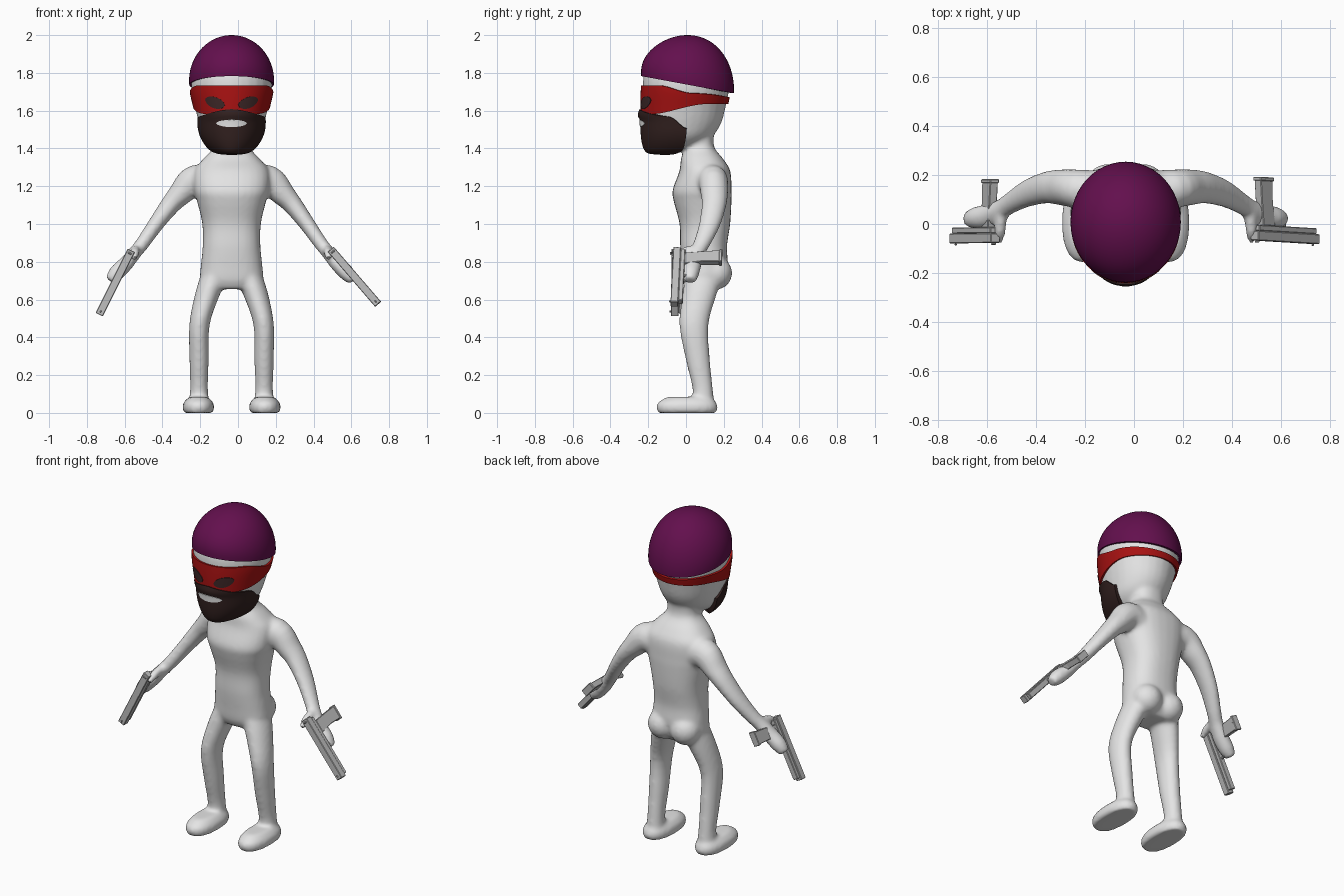
import bpy, bmesh, math
from mathutils import Vector, Matrix

if "Cube" in bpy.data.objects:
    bpy.data.objects.remove(bpy.data.objects["Cube"])

XC = -0.034  # body centre line


def material(name, rgb):
    m = bpy.data.materials.new(name)
    m.diffuse_color = (*rgb, 1)
    m.use_nodes = True
    m.node_tree.nodes["Principled BSDF"].inputs["Base Color"].default_value = m.diffuse_color
    return m


SKIN = material("pale_body", (0.78, 0.78, 0.78))
CAP = material("purple_cap", (0.125, 0.005, 0.075))
RED = material("red_mask", (0.4, 0.006, 0.006))
HAIR = material("dark_brown_hair", (0.032, 0.015, 0.014))
EYE = material("dark_eye", (0.045, 0.02, 0.02))
METAL = material("gun_grey", (0.52, 0.52, 0.52))


def make(name, bm, mat):
    me = bpy.data.meshes.new(name)
    bm.to_mesh(me)
    bm.free()
    me.materials.append(mat)
    ob = bpy.data.objects.new(name, me)
    bpy.context.collection.objects.link(ob)
    return ob


def finish(ob):
    """Bake modifiers and smooth all but the sharp edges."""
    bpy.ops.object.select_all(action='DESELECT')
    ob.select_set(True)
    bpy.context.view_layer.objects.active = ob
    bpy.ops.object.convert(target='MESH')
    bpy.ops.object.shade_smooth_by_angle(angle=math.radians(40))


def refine(secs, k=4):
    """Catmull-Rom interpolation of section tuples."""
    out, n = [], len(secs)
    for i in range(n - 1):
        p = [secs[max(i - 1, 0)], secs[i], secs[i + 1], secs[min(i + 2, n - 1)]]
        for j in range(k):
            t = j / k
            out.append([0.5 * (2 * b + (c - a) * t + (2 * a - 5 * b + 4 * c - d) * t * t
                               + (3 * b - a - 3 * c + d) * t ** 3) for a, b, c, d in zip(*p)])
    return out + [list(secs[-1])]


def tube(bm, secs, side=1, flat=True, p=2.0, n=28):
    """Closed loft through (x, y, z, ra, rb); rings level or square to the path."""
    s = refine(secs)
    pts = [Vector((XC + side * q[0], q[1], q[2])) for q in s]
    rings = []
    for i, q in enumerate(s):
        t = Vector((0, 0, 1)) if flat else (pts[min(i + 1, len(s) - 1)] - pts[max(i - 1, 0)]).normalized()
        v = Vector((0, 1, 0))
        if abs(t.y) > 0.8:
            v = Vector((0, 0, 1))
        v = (v - t * v.dot(t)).normalized()
        u = v.cross(t)
        ring = []
        for k in range(n):
            c, d = math.cos(math.tau * k / n), math.sin(math.tau * k / n)
            ring.append(bm.verts.new(pts[i] + u * q[3] * math.copysign(abs(c) ** (2 / p), c)
                                     + v * q[4] * math.copysign(abs(d) ** (2 / p), d)))
        rings.append(ring)
    for a, b in zip(rings, rings[1:]):
        for k in range(n):
            bm.faces.new((a[k], a[(k + 1) % n], b[(k + 1) % n], b[k]))
    bm.faces.new(rings[0][::-1])
    bm.faces.new(rings[-1])


# Body: head, torso, limbs fused into one smooth skin
HEAD = [(0, -.06, 1.385, .04, .06), (0, -.055, 1.41, .10, .125), (0, -.035, 1.46, .148, .172),
        (0, -.02, 1.53, .172, .205), (0, -.01, 1.62, .194, .22), (0, 0, 1.72, .214, .229),
        (0, 0, 1.80, .205, .22), (0, 0, 1.90, .15, .16)]
TORSO = [(0, .06, 1.50, .10, .09), (0, .07, 1.41, .095, .078), (0, .085, 1.345, .15, .112),
         (0, .10, 1.28, .20, .135), (0, .085, 1.18, .20, .156), (0, .088, 1.12, .183, .153),
         (0, .10, 1.0, .155, .134), (0, .093, .88, .153, .124), (0, .10, .78, .163, .122),
         (0, .095, .70, .165, .108), (0, .09, .655, .12, .08)]
LEG = [(.085, .10, .74, .075, .10), (.13, .07, .62, .066, .09), (.170, .042, .465, .054, .077),
       (.172, .063, .28, .051, .064), (.172, .088, .13, .047, .054), (.172, .09, .04, .055, .06)]
FOOT = [(.176, .006, 0, .076, .153), (.176, .006, .025, .084, .162), (.176, .006, .055, .078, .154),
        (.175, .015, .085, .05, .115)]
ARM = [(.10, .12, 1.21, .10, .10), (.20, .143, 1.225, .085, .08), (.275, .15, 1.155, .063, .072),
       (.325, .148, 1.10, .052, .065), (.40, .125, 1.0, .042, .056), (.47, .085, .90, .037, .044),
       (.51, .058, .85, .036, .042), (.56, .035, .79, .04, .048), (.61, .025, .74, .042, .045),
       (.645, .02, .70, .028, .032)]
THUMB = [(.505, .05, .86, .028, .03), (.51, 0, .855, .025, .025), (.513, -.04, .84, .023, .023),
         (.513, -.073, .815, .015, .015)]
bm = bmesh.new()
tube(bm, HEAD)
tube(bm, TORSO, p=2.4)
for side in (-1, 1):
    tube(bm, LEG, side)
    tube(bm, FOOT, side, p=2.3)
    tube(bm, ARM, side, flat=False)
    tube(bm, THUMB, side, flat=False)
    bmesh.ops.create_uvsphere(bm, u_segments=20, v_segments=14, radius=.088,
                              matrix=Matrix.Translation((XC + side * .075, .157, .74)))
bmesh.ops.recalc_face_normals(bm, faces=bm.faces)
body = make("body", bm, SKIN)
mod = body.modifiers.new("fuse", 'REMESH')
mod.mode, mod.voxel_size, mod.use_smooth_shade = 'VOXEL', .011, True
mod = body.modifiers.new("soften", 'SMOOTH')
mod.factor, mod.iterations = .5, 8
finish(body)


def grid(name, mat, fn, nu, nv, thick):
    """Shell over fn(u, v), u and v in 0..1, thickened inward."""
    bm = bmesh.new()
    vs = [[bm.verts.new(fn(i / nu, j / nv)) for j in range(nv + 1)] for i in range(nu + 1)]
    for i in range(nu):
        for j in range(nv):
            bm.faces.new((vs[i][j], vs[i + 1][j], vs[i + 1][j + 1], vs[i][j + 1]))
    bmesh.ops.remove_doubles(bm, verts=bm.verts, dist=1e-5)
    ob = make(name, bm, mat)
    mod = ob.modifiers.new("shell", 'SOLIDIFY')
    mod.thickness, mod.offset = thick, -1
    finish(ob)


def wrap(table, a0, a1, bottom, top, off, power=1.0):
    """Surface around a profile table, angle 0 at the front."""
    rows = refine(table, 8)

    def fn(u, v):
        a = a0 + (a1 - a0) * u
        z = bottom(a) + (top(a) - bottom(a)) * v ** power
        i = 0
        while i < len(rows) - 2 and rows[i + 1][2] < z:
            i += 1
        p, q = rows[i], rows[i + 1]
        t = min(max((z - p[2]) / (q[2] - p[2]), 0), 1)
        cy, rx, ry = (p[k] + (q[k] - p[k]) * t for k in (1, 3, 4))
        return XC + (rx + off) * math.sin(a), cy - (ry + off) * math.cos(a), z
    return fn


def ease(a, lo, hi):
    t = min(max((abs(a) - lo) / (hi - lo), 0), 1)
    return t * t * (3 - 2 * t)


# Knitted cap with a brim that drops toward the back
def cap(u, v):
    a, f = math.tau * u, math.radians(-5 + 95 * v)
    y = .008 - .246 * math.cos(a) * math.cos(f)
    return (XC + .225 * math.sin(a) * math.cos(f), y,
            1.76 + .24 * math.sin(f) - .185 * y * (1 - math.sin(max(f, 0))))


grid("cap", CAP, cap, 48, 20, .014)

# Eye mask narrowing to a band behind the head
mask_top = lambda a: 1.734 - .043 * ease(a, .9, 1.75) - .02 * ease(a, 1.7, 3.1)
mask_bottom = lambda a: 1.583 + .052 * ease(a, .8, 2.1)
grid("mask", RED, wrap(HEAD, -math.pi, math.pi, mask_bottom, mask_top, .010), 72, 8, .016)


def lens(mid, half, h, z, slant, sgn):
    """Bottom or top edge of an almond outline."""
    def edge(a):
        s = (abs(a) - mid) / half if mid else a / half
        return z + slant * s + sgn * h * max(1 - s * s, 0) ** .6
    return edge


# Eyes as thin plates on the mask
for name, side in (("left_eye", -1), ("right_eye", 1)):
    a = sorted((side * .17, side * .71))
    grid(name, EYE, wrap(HEAD, *a, lens(.44, .27, .032, 1.643, .012, -1),
                         lens(.44, .27, .03, 1.643, .012, 1), .0135), 16, 6, .006)

# Beard shell and the mouth plate
BEARD = [(0, -.10, 1.365, 0, 0), (0, -.06, 1.371, .07, .13), (0, -.025, 1.39, .115, .195),
         (0, -.012, 1.43, .15, .222), (0, -.005, 1.48, .173, .235), (0, 0, 1.55, .186, .244),
         (0, 0, 1.575, .19, .256), (0, 0, 1.612, .198, .246)]
beard_top = lambda a: 1.608 - .045 * abs(math.sin(a)) ** 1.5 - .06 * ease(a, 1.2, 1.62)
grid("beard", HAIR, wrap(BEARD, -1.6, 1.6, lambda a: 1.365, beard_top, 0, 1.6), 40, 20, .03)
grid("mouth", SKIN, wrap(BEARD, -.46, .46, lens(0, .46, .02, 1.533, 0, -1),
                         lens(0, .46, .019, 1.533, 0, 1), .003), 20, 6, .006)


# Pistols: side outlines extruded across their thickness
def prism(bm, pts, w):
    a = [bm.verts.new((x, -w / 2, z)) for x, z in pts]
    b = [bm.verts.new((x, w / 2, z)) for x, z in pts]
    n = len(pts)
    bm.faces.new(a)
    bm.faces.new(b[::-1])
    for i in range(n):
        bm.faces.new((a[i], b[i], b[(i + 1) % n], a[(i + 1) % n]))


def box(x0, x1, z0, z1):
    return [(x0, z0), (x1, z0), (x1, z1), (x0, z1)]


def pistol(name, back, muzzle):
    t = (Vector(muzzle) - Vector(back)).normalized()
    up = Vector((0, -1, 0))
    up = (up - t * up.dot(t)).normalized()
    length = (Vector(muzzle) - Vector(back)).length
    bm = bmesh.new()
    prism(bm, box(0, length, -.008, .032), .042)                       # slide
    prism(bm, box(.01, length - .015, -.032, -.008), .034)             # frame
    prism(bm, [(.035, -.03), (.02, -.13), (0.01, -.215), (.085, -.222),
               (.09, -.13), (.11, -.03)], .036)                        # grip
    prism(bm, box(.005, .09, -.228, -.212), .042)                      # magazine base
    prism(bm, [(.10, -.085), (.17, -.08), (.17, -.07), (.10, -.075)], .016)  # trigger guard
    prism(bm, [(.165, -.08), (.175, -.08), (.19, -.03), (.178, -.03)], .016)
    prism(bm, [(.125, -.03), (.135, -.065), (.142, -.065), (.137, -.03)], .01)  # trigger
    prism(bm, box(.012, .022, .032, .04), .022)                        # sights
    prism(bm, box(length - .025, length - .012, .032, .04), .008)
    bmesh.ops.recalc_face_normals(bm, faces=bm.faces)
    m = Matrix((t, up.cross(t), up)).transposed().to_4x4()
    m.translation = Vector(back)
    bm.transform(m)
    ob = make(name, bm, METAL)
    mod = ob.modifiers.new("edge", 'BEVEL')
    mod.width, mod.segments = .003, 1


pistol("left_pistol", (-.565, -.045, .86), (-.735, -.047, .52))
pistol("right_pistol", (.492, -.035, .865), (.742, -.05, .575))
